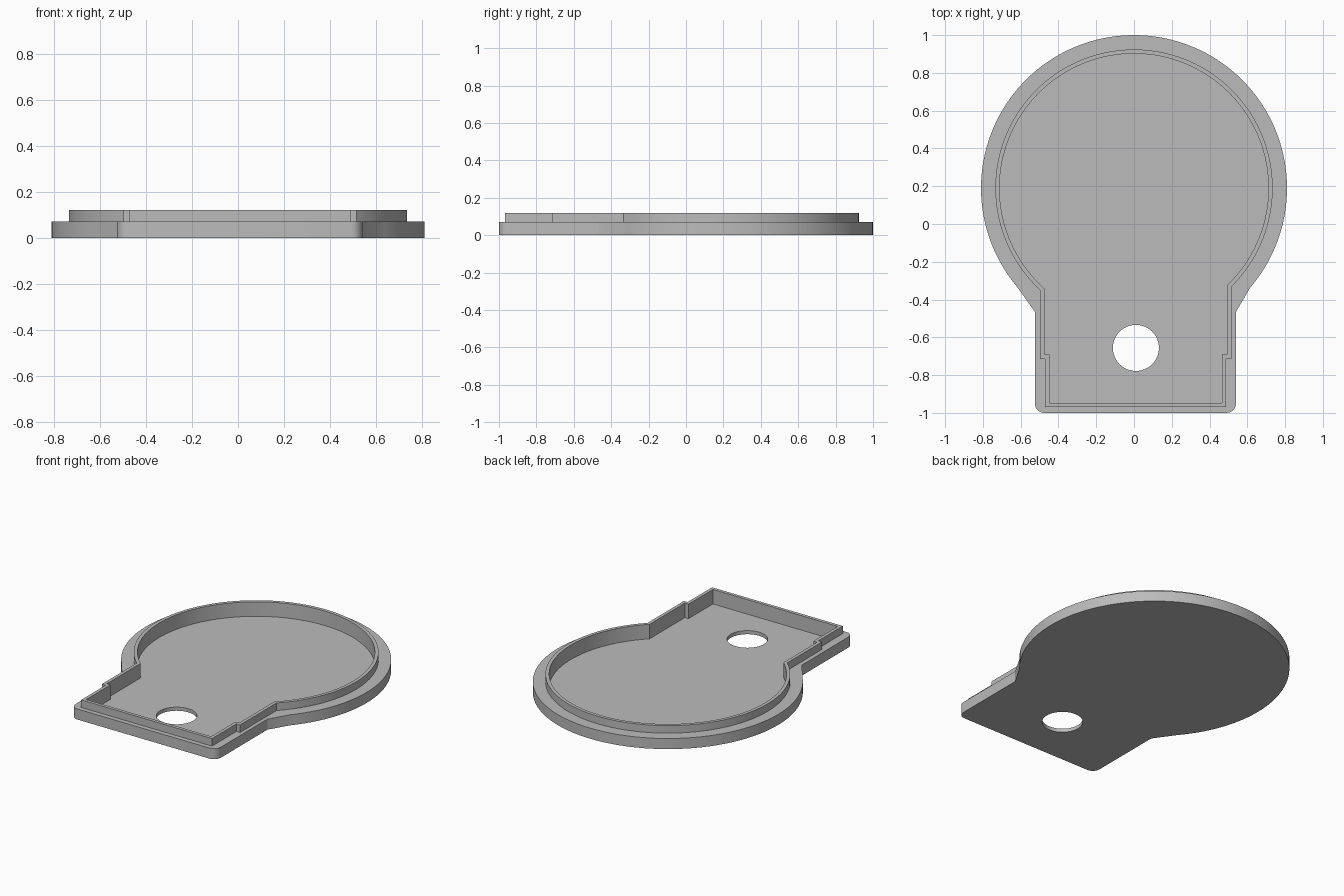
import bpy
import bmesh
from math import asin, acos, cos, sin, pi, radians

cube = bpy.data.objects.get("Cube")
if cube:
    bpy.data.objects.remove(cube, do_unlink=True)

FLOOR, LEDGE, TOP = 0.024, 0.07, 0.12   # heights of the flat levels
DISC_Y = 0.19                           # centre of the round end


def arc(cx, cy, r, start, end, steps):
    return [(cx + r * cos(start + (end - start) * i / steps),
             cy + r * sin(start + (end - start) * i / steps))
            for i in range(steps + 1)]


def round_end(r, right, left):
    """Large arc from the right neck edge, over the top, to the left one."""
    return arc(0, DISC_Y, r, -acos(right / r), pi + acos(-left / r), 112)


def base_outline():
    left, right, r, neck = -0.525, 0.54, 0.05, -0.465
    pts = round_end(0.81, 0.615, -0.62)
    pts.append((left, neck))
    pts += arc(left + r, -1 + r, r, pi, 1.5 * pi, 6)
    pts += arc(right - r, -1 + r, r, -pi / 2, 0, 6)
    pts.append((right, neck))
    return pts


def rim_outline(inset):
    """Keyhole outline with a small step in each side of the neck."""
    left, right, jog = -0.497 + inset, 0.515 - inset, 0.027
    step, front = -0.714 + inset, -0.969 + inset
    pts = round_end(0.734 - inset, right, left)
    pts += [(left, step), (left + jog, step), (left + jog, front),
            (right - jog, front), (right - jog, step), (right, step)]
    return pts


bm = bmesh.new()


def loop(points, z):
    verts = [bm.verts.new((x, y, z)) for x, y in points]
    return [bm.edges.new((v, verts[(i + 1) % len(verts)]))
            for i, v in enumerate(verts)]


def wall(points, low, high):
    """Vertical wall between two copies of an outline; returns both loops."""
    bottom = loop(points, low)
    made = bmesh.ops.extrude_edge_only(bm, edges=bottom)["geom"]
    verts = [g for g in made if isinstance(g, bmesh.types.BMVert)]
    for v in verts:
        v.co.z = high
    top = [g for g in made if isinstance(g, bmesh.types.BMEdge)
           and all(v in verts for v in g.verts)]
    return bottom, top


# Walls: base edge, raised lip, cavity and round hole
base_low, base_high = wall(base_outline(), 0, LEDGE)
rim_low, rim_high = wall(rim_outline(0), LEDGE, TOP)
cavity_low, cavity_high = wall(rim_outline(0.022), FLOOR, TOP)
hole_low, hole_high = wall(arc(0.01, -0.656, 0.122, 0, 2 * pi, 48)[:-1], 0, FLOOR)

# Flat faces: underside, cavity floor, ledge and lip top
for outer, inner in ((base_low, hole_low), (cavity_low, hole_high),
                     (base_high, rim_low), (rim_high, cavity_high)):
    bmesh.ops.triangle_fill(bm, edges=outer + inner, use_beauty=True)

bmesh.ops.recalc_face_normals(bm, faces=bm.faces[:])
mesh = bpy.data.meshes.new("keyhole_cover")
bm.to_mesh(mesh)
bm.free()

cover = bpy.data.objects.new("keyhole_cover", mesh)
bpy.context.collection.objects.link(cover)

# Plain grey plastic
grey = bpy.data.materials.new("grey")
grey.use_nodes = True
colour = (0.5, 0.5, 0.5, 1)
grey.diffuse_color = colour
grey.node_tree.nodes["Principled BSDF"].inputs["Base Color"].default_value = colour
mesh.materials.append(grey)

bpy.ops.object.select_all(action="DESELECT")
cover.select_set(True)
bpy.context.view_layer.objects.active = cover
bpy.ops.object.shade_smooth_by_angle(angle=radians(20))
